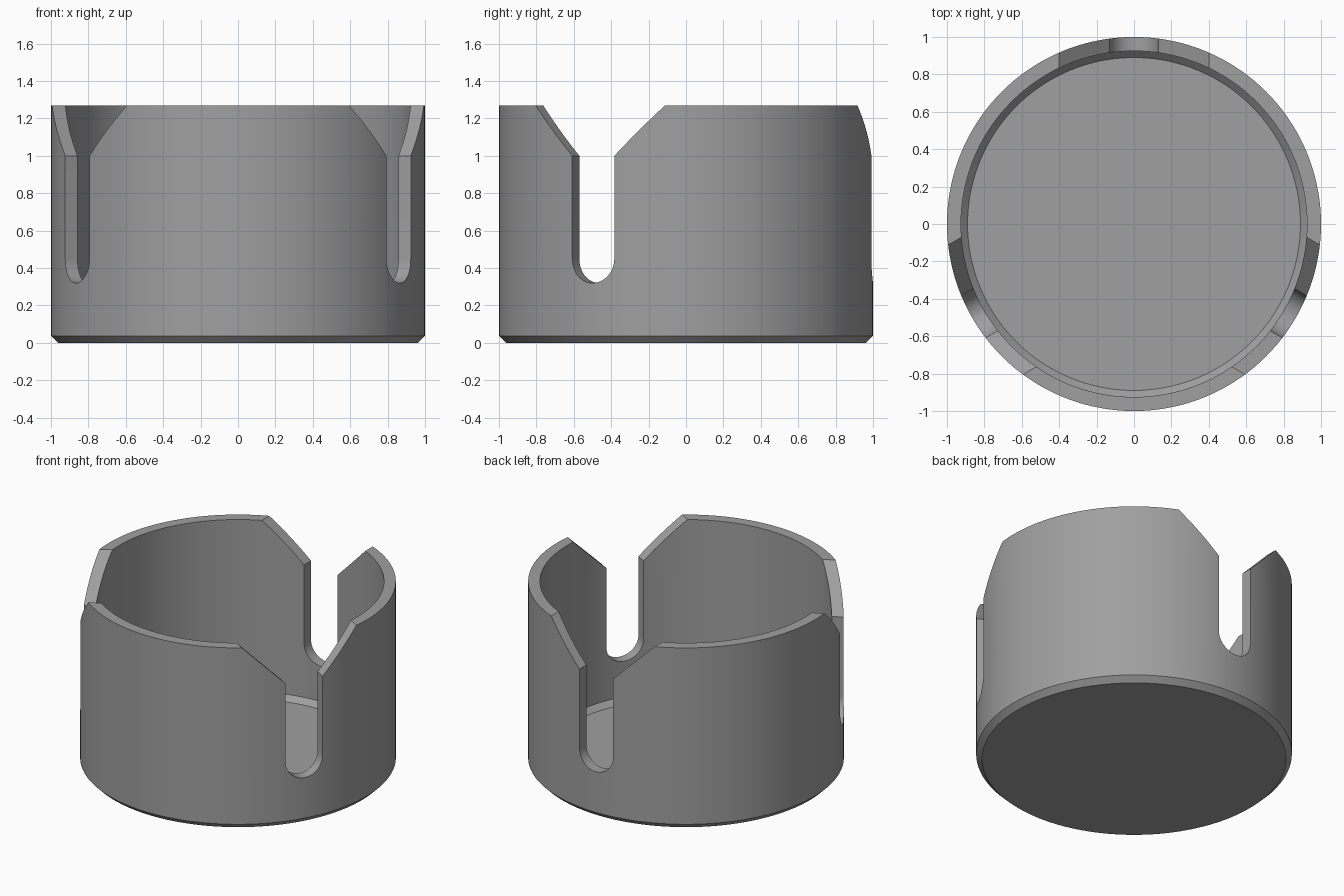
import bpy, bmesh, math
from mathutils import Matrix, Vector

if "Cube" in bpy.data.objects:
    bpy.data.objects.remove(bpy.data.objects["Cube"])

SEGMENTS = 144
HEIGHT = 1.27

grey = bpy.data.materials.new("plain grey")
grey.diffuse_color = (0.35, 0.35, 0.35, 1)
grey.use_nodes = True
grey.node_tree.nodes["Principled BSDF"].inputs["Base Color"].default_value = grey.diffuse_color


def make_object(name, bm):
    bmesh.ops.recalc_face_normals(bm, faces=bm.faces)
    mesh = bpy.data.meshes.new(name)
    bm.to_mesh(mesh)
    bm.free()
    mesh.materials.append(grey)
    obj = bpy.data.objects.new(name, mesh)
    bpy.context.collection.objects.link(obj)
    return obj


def lathe(name, profile):
    """Turn an open (radius, z) profile round z and cap both ends."""
    bm = bmesh.new()
    angles = [2 * math.pi * i / SEGMENTS for i in range(SEGMENTS)]
    rings = [[bm.verts.new((r * math.cos(a), r * math.sin(a), z)) for a in angles]
             for r, z in profile]
    for low, high in zip(rings, rings[1:]):
        for i in range(SEGMENTS):
            j = (i + 1) % SEGMENTS
            bm.faces.new((low[i], low[j], high[j], high[i]))
    bm.faces.new(rings[0])
    bm.faces.new(rings[-1])
    return make_object(name, bm)


def slot_cutter(name, angle):
    """Round-bottomed slot with a flared mouth, pushed out through the wall."""
    half, arc_z, neck_z = 0.13, 0.45, 1.0
    over = 0.1                                   # continue the flare above the rim
    flare = 0.4 + over * (0.4 - half) / (HEIGHT - neck_z)
    outline = [(-flare, HEIGHT + over), (-half, neck_z)]
    for i in range(25):
        a = math.pi + math.pi * i / 24
        outline.append((half * math.cos(a), arc_z + half * math.sin(a)))
    outline += [(half, neck_z), (flare, HEIGHT + over)]
    bm = bmesh.new()
    face = bm.faces.new([bm.verts.new((0.5, y, z)) for y, z in outline])
    ext = bmesh.ops.extrude_face_region(bm, geom=[face], use_keep_orig=True)
    moved = [v for v in ext["geom"] if isinstance(v, bmesh.types.BMVert)]
    bmesh.ops.translate(bm, verts=moved, vec=Vector((0.8, 0, 0)))
    bm.transform(Matrix.Rotation(angle, 4, 'Z'))
    cutter = make_object(name, bm)
    cutter.hide_render = True
    return cutter


# Cup: chamfered base, straight wall, flat rim, chamfered inner floor
cup = lathe("cup", [(0.963, 0), (1, 0.037), (1, HEIGHT), (0.925, HEIGHT),
                    (0.925, 0.073), (0.89, 0.037)])
bpy.context.view_layer.objects.active = cup
cup.select_set(True)

# Three evenly spaced slots
for n, degrees in enumerate((90, 210, 330)):
    cutter = slot_cutter(f"slot_cutter_{n + 1}", math.radians(degrees))
    mod = cup.modifiers.new("slot", 'BOOLEAN')
    mod.operation = 'DIFFERENCE'
    mod.solver = 'EXACT'
    mod.object = cutter
    bpy.ops.object.modifier_apply(modifier=mod.name)
    bpy.data.objects.remove(cutter)

bpy.ops.object.shade_smooth_by_angle(angle=math.radians(25))
